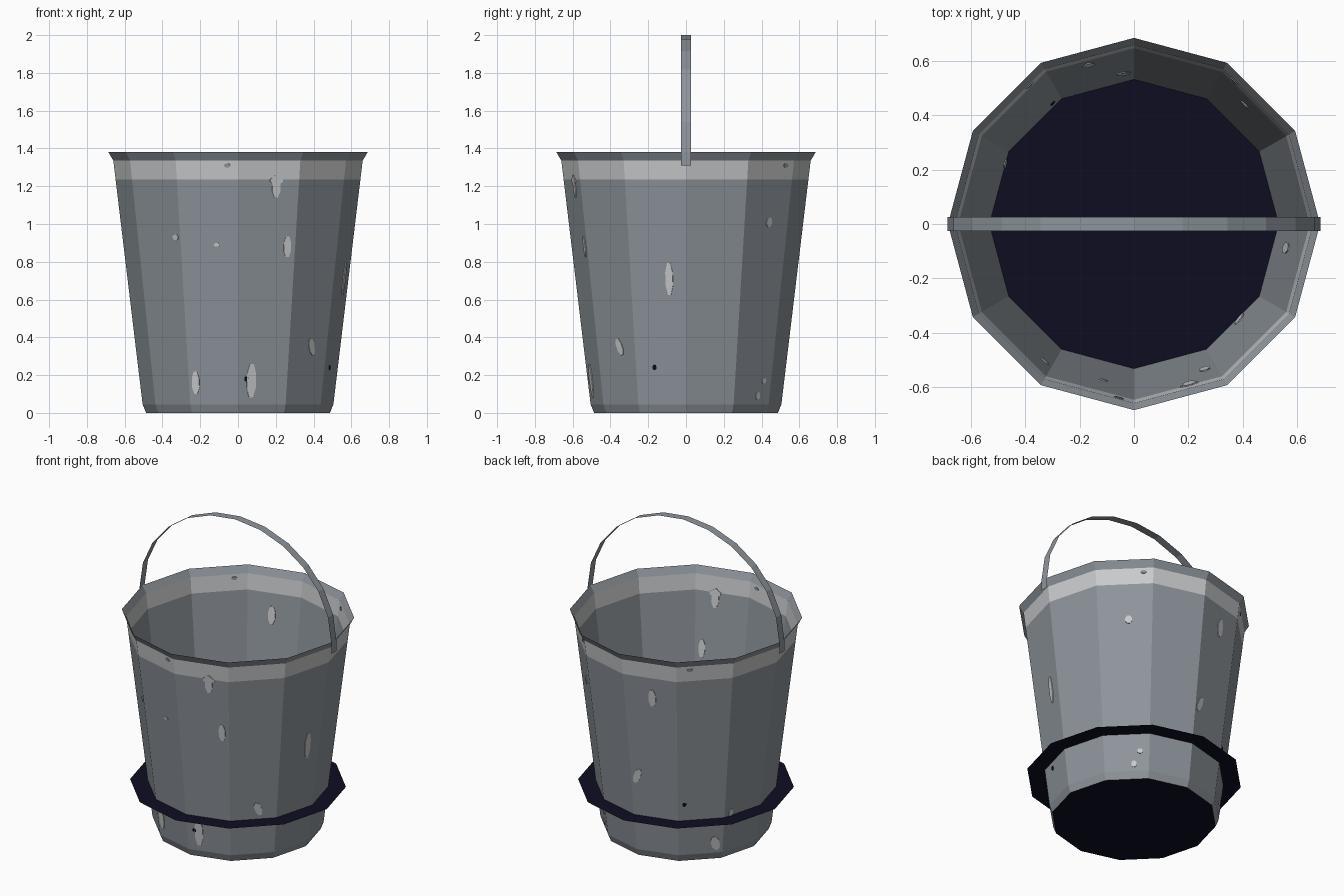
import bpy
import math
from mathutils import Vector

cube = bpy.data.objects.get("Cube")
if cube:
    bpy.data.objects.remove(cube, do_unlink=True)

SIDES = 12


def make_material(name, rgb):
    mat = bpy.data.materials.new(name)
    mat.use_nodes = True
    mat.diffuse_color = (*rgb, 1)
    bsdf = mat.node_tree.nodes["Principled BSDF"]
    bsdf.inputs["Base Color"].default_value = (*rgb, 1)
    bsdf.inputs["Roughness"].default_value = 0.8
    return mat


steel = make_material("blue grey steel", (0.27, 0.30, 0.33))
pale = make_material("pale worn steel", (0.58, 0.59, 0.60))
dark = make_material("dark navy", (0.004, 0.004, 0.016))


def make_object(name, verts, faces, *mats):
    mesh = bpy.data.meshes.new(name)
    mesh.from_pydata(verts, [], faces)
    for mat in mats:
        mesh.materials.append(mat)
    obj = bpy.data.objects.new(name, mesh)
    bpy.context.collection.objects.link(obj)
    return obj


def ring(radius, z):
    step = 2 * math.pi / SIDES
    return [(radius * math.cos(i * step), radius * math.sin(i * step), z)
            for i in range(SIDES)]


# Bucket wall: chamfered foot, tapered body, pale upper band, flared lip
profile = [(0.487, 0), (0.505, 0.045), (0.648, 1.235), (0.66, 1.335), (0.686, 1.38)]
verts = [v for r, z in profile for v in ring(r, z)]
faces = [tuple(reversed(range(SIDES)))]
for level in range(len(profile) - 1):
    a, b = level * SIDES, (level + 1) * SIDES
    for i in range(SIDES):
        j = (i + 1) % SIDES
        faces.append((a + i, a + j, b + j, b + i))
bucket = make_object("bucket", verts, faces, steel, pale, dark)
for poly in bucket.data.polygons:
    if poly.normal.z < -0.9:
        poly.material_index = 2
    elif 1.24 < poly.center.z < 1.33:
        poly.material_index = 1

# Flat dark disc passing through the lower wall
make_object("dark_disc", ring(0.637, 0.28), [tuple(range(SIDES))], dark)

# Handle: a thin ribbon arch with a short tab at each end
arch = [(0.688, 1.31)]
for i in range(13):
    t = math.pi * i / 12
    arch.append((0.688 * math.cos(t), 1.38 + 0.62 * math.sin(t)))
arch.append((-0.688, 1.31))
verts = [(x, y, z) for x, z in arch for y in (-0.026, 0.026)]
faces = [(2 * i, 2 * i + 1, 2 * i + 3, 2 * i + 2) for i in range(len(arch) - 1)]
make_object("handle", verts, faces, steel)


# Worn marks: thin plates lying in the wall facets, visible on both sides
def mark(name, azimuth, z, width, height, mat, tilt=0):
    facet = math.radians(math.floor(azimuth / 30) * 30 + 15)
    out = Vector((math.cos(facet), math.sin(facet), 0))
    side = Vector((-out.y, out.x, 0))
    slope = (0.66 - 0.505) / (1.335 - 0.045) * math.cos(math.pi / SIDES)
    apothem = 0.505 * math.cos(math.pi / SIDES) + slope * (z - 0.045)
    up = (Vector((0, 0, 1)) + out * slope).normalized()
    normal = side.cross(up)
    across = apothem * math.tan(math.radians(azimuth) - facet)
    centre = out * apothem + side * across + Vector((0, 0, z))
    lean = math.radians(tilt)
    u = side * math.cos(lean) + up * math.sin(lean)
    v = up * math.cos(lean) - side * math.sin(lean)
    n = 8
    pts = []
    for lift in (-0.004, 0.004):
        for i in range(n):
            t = 2 * math.pi * (i + 0.5) / n
            pts.append(centre + u * math.cos(t) * width * 0.54
                       + v * math.sin(t) * height * 0.54 + normal * lift)
    sides = [(i, (i + 1) % n, n + (i + 1) % n, n + i) for i in range(n)]
    caps = [tuple(reversed(range(n))), tuple(range(n, 2 * n))]
    make_object(name, pts, sides + caps, mat)


# azimuth, height, width, length, tilt
pale_marks = [
    (289, 1.20, 0.045, 0.12, 0), (289, 1.23, 0.07, 0.04, 0),
    (296, 0.88, 0.04, 0.11, 0), (237, 0.93, 0.04, 0.03, 0),
    (259, 0.89, 0.03, 0.02, 0), (244, 0.16, 0.04, 0.12, 0),
    (278, 0.17, 0.05, 0.18, 0), (318, 0.35, 0.04, 0.09, 20),
    (351, 0.71, 0.04, 0.17, 0), (47, 1.01, 0.04, 0.05, 0),
    (106, 1.10, 0.045, 0.11, 0), (94, 0.55, 0.04, 0.10, -20),
    (145, 0.11, 0.05, 0.09, 15), (155, 0.30, 0.03, 0.05, 0),
    (54, 0.17, 0.03, 0.03, 0), (50, 0.09, 0.03, 0.04, 0),
]
for i, (azimuth, z, width, height, tilt) in enumerate(pale_marks):
    mark(f"pale_mark_{i + 1}", azimuth, z, width, height, pale, tilt)
for i, (azimuth, z) in enumerate([(275, 0.18), (341, 0.24), (124, 0.39)]):
    mark(f"dark_speck_{i + 1}", azimuth, z, 0.022, 0.025, dark)
for i, azimuth in enumerate([265, 55, 127]):
    mark(f"band_chip_{i + 1}", azimuth, 1.31, 0.035, 0.02, steel)
